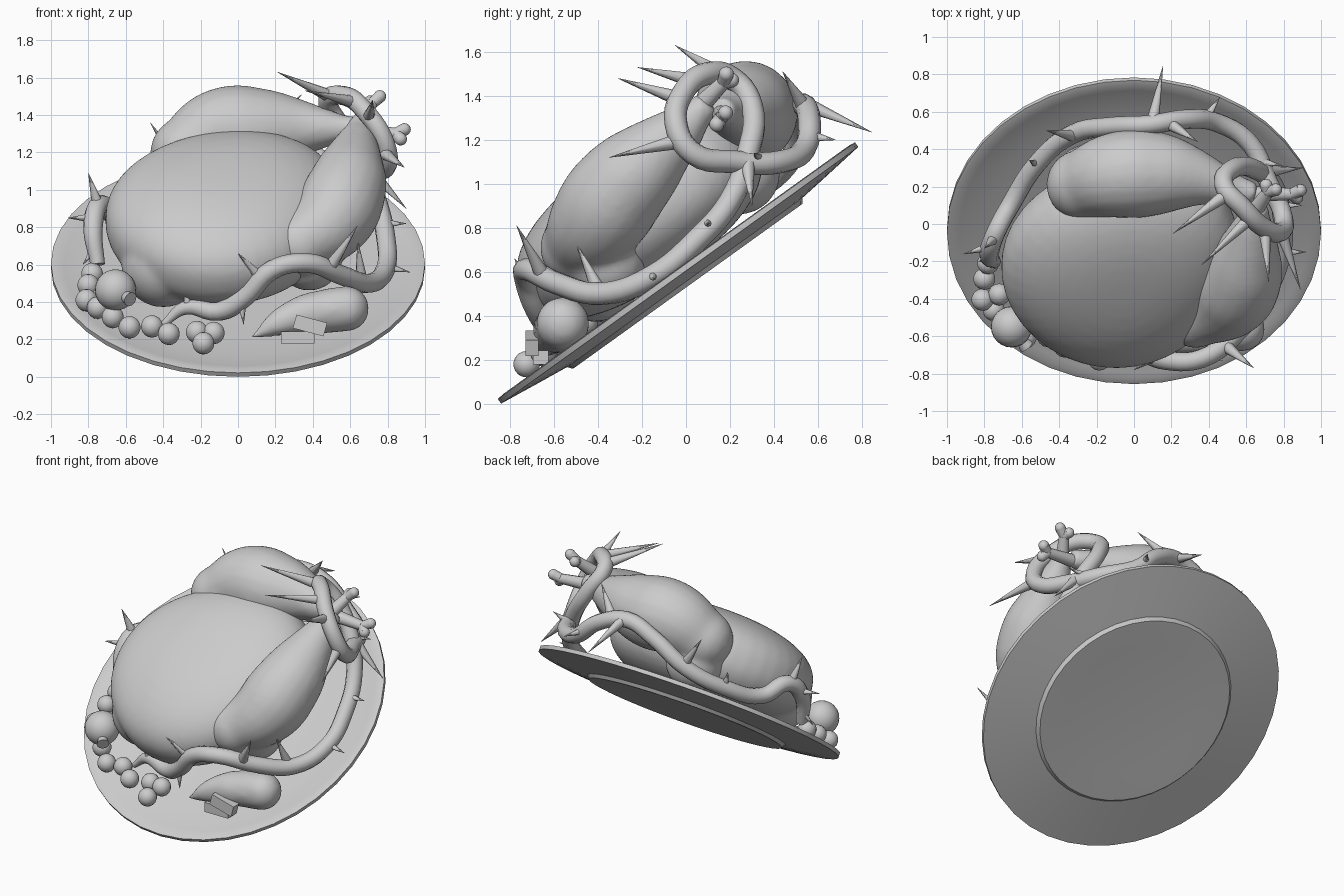
import bpy, bmesh, math
from mathutils import Vector, Matrix

if "Cube" in bpy.data.objects:
    bpy.data.objects.remove(bpy.data.objects["Cube"])

TILT = math.radians(35.7)
C = Vector((0, -0.045, 0.607))
FRAME = Matrix.Translation(C) @ Matrix.Rotation(TILT, 4, 'X')


def finish(name, bm, smooth=50):
    bmesh.ops.recalc_face_normals(bm, faces=bm.faces[:])
    me = bpy.data.meshes.new(name)
    bm.to_mesh(me)
    bm.free()
    ob = bpy.data.objects.new(name, me)
    bpy.context.collection.objects.link(ob)
    bpy.ops.object.select_all(action='DESELECT')
    ob.select_set(True)
    bpy.context.view_layer.objects.active = ob
    if smooth:
        bpy.ops.object.shade_smooth_by_angle(angle=math.radians(smooth))
    return ob


def ball(bm, co, r, seg=16):
    bmesh.ops.create_uvsphere(bm, u_segments=seg, v_segments=seg // 2 + 2, radius=r,
                              matrix=Matrix.Translation(co))


def cone(bm, a, b, r1, r2, seg=10):
    a, b = Vector(a), Vector(b)
    d = b - a
    m = Matrix.Translation((a + b) / 2) @ d.to_track_quat('Z', 'Y').to_matrix().to_4x4()
    bmesh.ops.create_cone(bm, cap_ends=True, segments=seg, radius1=r1, radius2=r2,
                          depth=d.length, matrix=m)


def tube(name, pts, sides=4, res=6):
    # pts are (x, y, z, radius) along a smooth path
    cu = bpy.data.curves.new(name, 'CURVE')
    cu.dimensions = '3D'
    cu.bevel_depth = 1.0
    cu.bevel_resolution = sides
    cu.resolution_u = res
    cu.use_fill_caps = True
    sp = cu.splines.new('BEZIER')
    sp.radius_interpolation = 'CARDINAL'
    sp.bezier_points.add(len(pts) - 1)
    for p, (x, y, z, r) in zip(sp.bezier_points, pts):
        p.co = (x, y, z)
        p.radius = r
        p.handle_left_type = p.handle_right_type = 'AUTO'
    ob = bpy.data.objects.new(name, cu)
    bpy.context.collection.objects.link(ob)
    bpy.ops.object.select_all(action='DESELECT')
    ob.select_set(True)
    bpy.context.view_layer.objects.active = ob
    bpy.ops.object.convert(target='MESH')
    bpy.ops.object.shade_smooth_by_angle(angle=math.radians(60))
    return bpy.context.view_layer.objects.active


def merge(target, others):
    # fuse overlapping lumps into one smooth skin
    bpy.ops.object.select_all(action='DESELECT')
    for o in others + [target]:
        o.select_set(True)
    bpy.context.view_layer.objects.active = target
    bpy.ops.object.join()
    rm = target.modifiers.new("skin", 'REMESH')
    rm.mode = 'VOXEL'
    rm.voxel_size = .018
    sm = target.modifiers.new("relax", 'SMOOTH')
    sm.factor, sm.iterations = .5, 10
    rm.use_smooth_shade = True


# plate: lathed profile, tilted
prof = [(0, -.038), (.62, -.038), (.8, -.024), (.93, -.008), (.965, .002), (1, -.002), (1, -.028),
        (.8, -.052), (.66, -.068), (.642, -.09), (.625, -.09), (.45, -.082), (0, -.078)]
bm = bmesh.new()
vs = [bm.verts.new((r, 0, z)) for r, z in prof]
es = [bm.edges.new((a, b)) for a, b in zip(vs, vs[1:])]
bmesh.ops.spin(bm, geom=vs + es, cent=(0, 0, 0), axis=(0, 0, 1), angle=2 * math.pi, steps=40)
bmesh.ops.remove_doubles(bm, verts=bm.verts[:], dist=1e-4)
bm.transform(FRAME)
finish("plate", bm, 40)

# bird body: squarish egg lying along a diagonal of the plate, plus a neck-end bulge
bm = bmesh.new()
bmesh.ops.create_uvsphere(bm, u_segments=40, v_segments=24, radius=1)
for v in bm.verts:
    x, y, z = v.co
    h = math.hypot(x, y)
    k = (h ** 2.4 + abs(z) ** 2.4) ** (-1 / 2.4)
    v.co = (x * k * .665, y * k * .6 * (1 - .1 * x * k), z * k * .305)
bm.transform(FRAME @ Matrix.Translation((-.055, .025, .295)) @ Matrix.Rotation(math.radians(43), 4, 'Z'))
ball(bm, FRAME @ Vector((-.4, -.31, .21)), .225, 24)
merge(finish("roast_body", bm), [])

# legs: tapering drumstick, round thigh end and a lump where the thigh meets the body
legs = {
    "back_leg": ([(-.28, .21, 1.2, .19), (-.1, .26, 1.31, .23), (.1, .27, 1.32, .23),
                  (.3, .25, 1.33, .17), (.5, .2, 1.33, .095), (.65, .16, 1.33, .06)], (-.24, .24, 1.05, .19)),
    "front_leg": ([(.33, -.5, .71, .165), (.49, -.41, .83, .215), (.57, -.3, .98, .22),
                   (.61, -.15, 1.13, .175), (.64, 0, 1.27, .105), (.66, .1, 1.37, .06)], (.38, -.36, .64, .18)),
}
for name, (pts, lump) in legs.items():
    leg = tube(name, pts, 8, 8)
    bm = bmesh.new()
    for p in (pts[0], lump):
        ball(bm, p[:3], p[3], 24)
    merge(leg, [finish(name + "_thigh", bm)])

# leg bones with two-lobed knuckles
for name, a, b, side in (("back_bone", (.58, .16, 1.32), (.84, .16, 1.3), (.01, .02, .026)),
                         ("front_bone", (.64, .06, 1.35), (.715, .17, 1.46), (.026, -.012, .014))):
    bm = bmesh.new()
    cone(bm, a, b, .045, .032, 12)
    out = (Vector(b) - Vector(a)).normalized() * .04
    for s in (-1, 1):
        tip = Vector(b) + s * Vector(side) + out
        cone(bm, b, tip, .03, .034, 12)
        ball(bm, tip, .034, 12)
    finish(name, bm)

# thorny vine winding around the bird
R = .052
vine = [(-.40, -.56, .28), (-.28, -.58, .37), (-.1, -.62, .35), (.04, -.68, .43), (.18, -.73, .57),
        (.36, -.72, .61), (.55, -.58, .545), (.7, -.38, .5), (.79, -.15, .58), (.79, .05, .745),
        (.75, .2, .92), (.67, .28, 1.13), (.54, .3, 1.35), (.48, .21, 1.48), (.58, .09, 1.5),
        (.68, -.01, 1.42), (.78, -.045, 1.27), (.8, .03, 1.14), (.72, .22, 1.1), (.62, .43, 1.1),
        (.45, .54, 1.16), (.28, .56, 1.3), (.08, .53, 1.36), (-.12, .52, 1.28), (-.33, .48, 1.12),
        (-.52, .32, .97), (-.66, .1, .87), (-.74, -.05, .92), (-.775, -.16, .8), (-.75, -.2, .6)]
n = len(vine) - 1
tube("vine", [(*p, R * (.35 if i == 0 else .75 if i in (1, n) else 1)) for i, p in enumerate(vine)], 3, 5)

# thorns: base and tip
thorns = [((.12, -.7, .53), (0, -.78, .66)), ((.5, -.66, .6), (.64, -.77, .81)),
          ((.66, -.4, .52), (.64, -.5, .73)), ((.79, -.15, .59), (.92, -.15, .56)),
          ((.78, .1, .82), (.9, .1, .82)), ((.47, .14, 1.51), (.21, -.05, 1.63)),
          ((.7, -.04, 1.39), (.72, -.31, 1.48)), ((.62, .03, 1.47), (.36, -.22, 1.53)),
          ((.79, -.05, 1.19), (.89, -.35, 1.12)), ((.72, .28, 1.09), (.9, .3, .9)),
          ((.1, .55, 1.36), (.155, .845, 1.235)), ((.38, .56, 1.22), (.46, .68, 1.2)),
          ((-.32, .47, 1.14), (-.47, .5, 1.36)), ((.2, .53, 1.36), (.34, .44, 1.51)),
          ((-.75, -.08, .92), (-.8, -.13, 1.09)), ((-.77, -.12, .85), (-.91, -.16, .85)),
          ((-.77, -.18, .68), (-.83, -.2, .6)), ((-.27, -.59, .38), (-.28, -.62, .49)),
          ((-.52, .32, .98), (-.56, .34, 1.1)), ((.02, -.67, .4), (.03, -.68, .28)),
          ((.65, .34, 1.11), (.8, .31, 1.14))]
bm = bmesh.new()
for a, b in thorns:
    d = (Vector(b) - Vector(a)).length
    cone(bm, a, b, min(.034, .012 + d * .11), .001, 8)
finish("thorns", bm)

# grapes resting on the plate, placed by x and z
grapes = [(-.78, .55), (-.80, .49), (-.81, .41), (-.72, .43), (-.75, .37), (-.67, .32), (-.58, .265),
          (-.46, .27), (-.37, .23), (-.22, .24), (-.185, .18), (-.13, .235)]
bm = bmesh.new()
for x, z in grapes:
    v = (z - C.z - .05 * math.cos(TILT)) / math.sin(TILT)
    ball(bm, FRAME @ Vector((x, v, .05)), .06, 14)
finish("grapes", bm)

# round fruit with a small crown
bm = bmesh.new()
ball(bm, (-.655, -.55, .465), .11, 24)
cone(bm, (-.6, -.625, .43), (-.575, -.655, .415), .03, .04, 12)
finish("round_fruit", bm)

# pear-shaped squash
sq = [(.07, -.64, .205, .012), (.18, -.63, .27, .06), (.32, -.6, .325, .1),
      (.46, -.57, .35, .118), (.58, -.56, .365, .122)]
squash = tube("squash", sq, 6, 8)
bm = bmesh.new()
ball(bm, sq[-1][:3], .122, 24)
merge(squash, [finish("squash_end", bm)])

# two cut blocks
bm = bmesh.new()
for co, size, ang in (((.32, -.66, .21), (.18, .07, .065), 0), ((.385, -.7, .275), (.17, .06, .075), 15)):
    m = (Matrix.Translation(co) @ Matrix.Rotation(math.radians(ang), 4, 'Y')
         @ Matrix.Diagonal((*size, 1)))
    bmesh.ops.create_cube(bm, size=1, matrix=m)
finish("cut_blocks", bm, 0)
